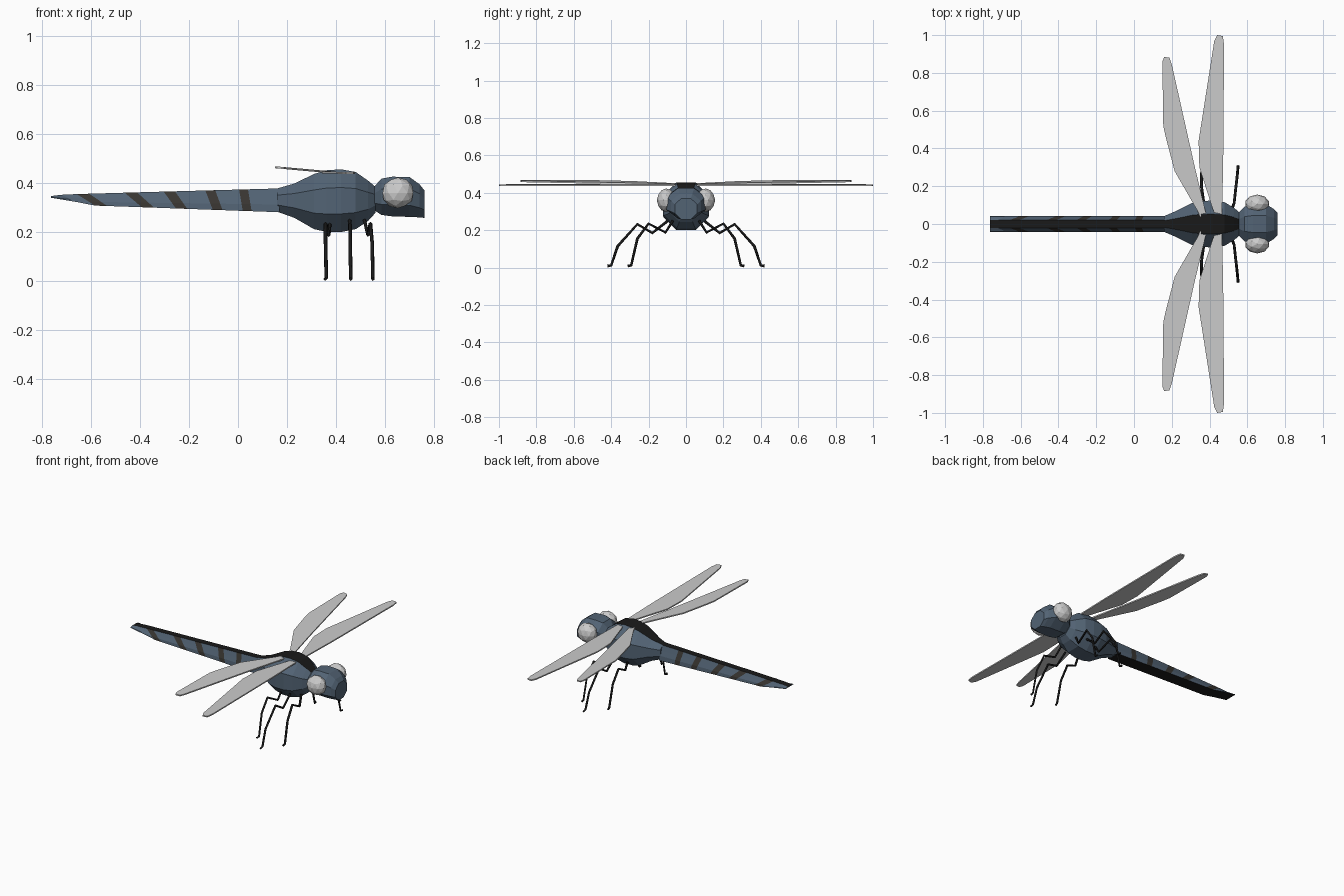
import bpy, bmesh, math

if "Cube" in bpy.data.objects:
    bpy.data.objects.remove(bpy.data.objects["Cube"])

def material(name, c):
    m = bpy.data.materials.new(name)
    m.diffuse_color = (*c, 1)
    m.use_nodes = True
    m.node_tree.nodes["Principled BSDF"].inputs["Base Color"].default_value = m.diffuse_color
    return m

BLUE = material("slate_blue", (0.085, 0.125, 0.175))
BLACK = material("black", (0.010, 0.010, 0.010))
BAND = material("dark_band", (0.04, 0.036, 0.031))

def finish(name, bm, mats=()):
    bmesh.ops.recalc_face_normals(bm, faces=bm.faces)
    me = bpy.data.meshes.new(name)
    bm.to_mesh(me)
    bm.free()
    for m in mats:
        me.materials.append(m)
    ob = bpy.data.objects.new(name, me)
    bpy.context.collection.objects.link(ob)
    return ob

# Cross-sections as (y, z) factors, starting at the top edge
OCT = [(.42, 1), (1, .42), (1, -.42), (.42, -1), (-.42, -1), (-1, -.42), (-1, .42), (-.42, 1)]
TAIL = [(.48, 1), (.72, .3), (.95, -.35), (1, -1), (-1, -1), (-.95, -.35), (-.72, .3), (-.48, 1)]

def loft(name, rings, section, pick):
    """rings: (x, top z, bottom z, half width, shear); pick(segment, side) gives a material slot."""
    bm = bmesh.new()
    loops = []
    for x, zt, zb, w, sh in rings:
        loops.append([bm.verts.new((x - sh * f[1] / 2, w * f[0],
                                    (zt + zb) / 2 + f[1] * (zt - zb) / 2)) for f in section])
    for i, (a, b) in enumerate(zip(loops, loops[1:])):
        for j in range(8):
            k = (j + 1) % 8
            bm.faces.new((a[j], a[k], b[k], b[j])).material_index = pick(i, j)
    bm.faces.new(loops[0])
    bm.faces.new(loops[-1])
    return finish(name, bm, (BLUE, BLACK, BAND))

# Thorax with a black back stripe
loft("thorax", [(.16, .378, .283, .042, 0), (.23, .398, .258, .072, 0), (.31, .437, .212, .112, 0),
                (.36, .452, .201, .122, 0), (.42, .456, .2, .124, 0), (.48, .445, .212, .115, 0),
                (.53, .41, .245, .085, 0), (.56, .385, .278, .06, 0)],
     OCT, lambda i, j: 1 if j == 7 else 0)

# Tail with slanted dark bands
def tail_ring(x, sh):
    t = (.17 - x) / .79
    return (x, .378 - .023 * t, .281 + .027 * t, .043, sh)

rings = [tail_ring(.17, 0)]
for x, width, sh in ((.03, .036, .015), (-.098, .04, .03), (-.255, .046, .05),
                     (-.402, .05, .07), (-.595, .05, .075)):
    rings += [tail_ring(x + width / 2, sh), tail_ring(x - width / 2, sh)]
rings += [(-.69, .352, .323, .043, .06), (-.763, .347, .34, .043, 0)]
loft("tail", rings, TAIL,
     lambda i, j: 1 if j in (7, 3) else (2 if i % 2 and i < 11 else 0))

# Head
loft("head", [(.555, .385, .29, .06, 0), (.585, .418, .27, .092, 0), (.63, .426, .264, .108, 0),
              (.70, .424, .262, .104, 0), (.74, .395, .26, .08, 0), (.76, .37, .258, .06, 0)],
     OCT, lambda i, j: 0)

# Legs: thin angular tubes
def leg(name, pts):
    cu = bpy.data.curves.new(name, 'CURVE')
    cu.dimensions = '3D'
    cu.bevel_depth = .0075
    cu.bevel_resolution = 0
    cu.use_fill_caps = True
    sp = cu.splines.new('POLY')
    sp.points.add(len(pts) - 1)
    for p, c in zip(sp.points, pts):
        p.co = (*c, 1)
    cu.materials.append(BLACK)
    ob = bpy.data.objects.new(name, cu)
    bpy.context.collection.objects.link(ob)
    bpy.ops.object.select_all(action='DESELECT')
    ob.select_set(True)
    bpy.context.view_layer.objects.active = ob
    bpy.ops.object.convert(target='MESH')

SHORT = [(.07, .25), (.11, .188), (.2, .235), (.26, .155), (.293, .012), (.31, .008)]
LONG = [(.1, .248), (.18, .185), (.26, .232), (.365, .115), (.4, .012), (.42, .008)]
LEGS = {"front_leg": (SHORT, [.515, .53, .54, .547, .55, .55]),
        "middle_leg": (LONG, [.455, .458, .458, .458, .46, .46]),
        "hind_leg": (SHORT, [.375, .37, .357, .357, .36, .355])}

# Wings: flat outlines (x, y) given thickness, tilted along x
FRONT = [(.465, .03), (.472, .3), (.477, .95), (.47, .995), (.44, 1.0), (.425, .97),
         (.342, .44), (.346, .3), (.41, .1), (.435, .03)]
HIND = [(.385, .04), (.32, .31), (.2, .845), (.188, .88), (.16, .885), (.15, .86), (.155, .52),
        (.168, .46), (.215, .28), (.33, .08), (.35, .04)]

def wing(name, outline, s, slope):
    bm = bmesh.new()
    f = bm.faces.new([bm.verts.new((x, s * y, .438 + slope * (.4 - x))) for x, y in outline])
    up = bmesh.ops.extrude_face_region(bm, geom=[f])["geom"]
    bmesh.ops.translate(bm, vec=(0, 0, .008),
                        verts=[v for v in up if isinstance(v, bmesh.types.BMVert)])
    finish(name, bm)

for side, s in (("left", 1), ("right", -1)):
    for part, (path, xs) in LEGS.items():
        leg(f"{part}_{side}", [(x, s * y, z) for x, (y, z) in zip(xs, path)])
    wing(f"front_wing_{side}", FRONT, s, .02)
    wing(f"hind_wing_{side}", HIND, s, .09)
    # Faceted eye
    bm = bmesh.new()
    bmesh.ops.create_icosphere(bm, subdivisions=2, radius=1)
    for v in bm.verts:
        v.co = (.652 + .066 * v.co.x, s * (.105 + .051 * v.co.y), .36 + .063 * v.co.z)
    finish(f"eye_{side}", bm)
